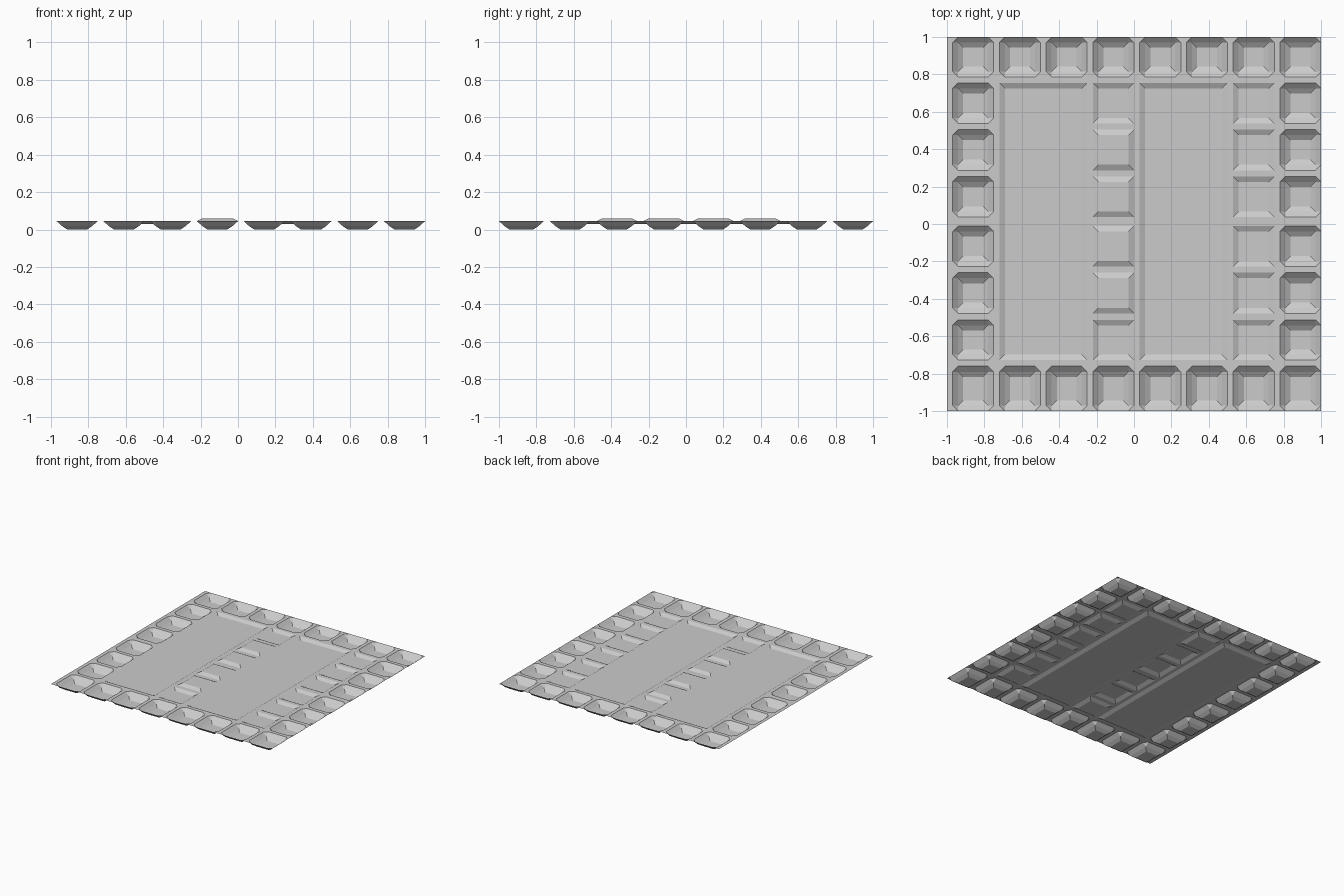
import bpy
import bmesh

cube = bpy.data.objects.get("Cube")
if cube:
    bpy.data.objects.remove(cube, do_unlink=True)

SHEET_Z, SHALLOW_Z, RAISED_Z, MID_Z = 0.045, 0.03, 0.06, 0.018
BEVEL, FLOOR_INSET = 0.03, 0.057

# Eight columns (left to right) and eight rows (back to front)
cols = [(-0.97 + 0.25 * i, -0.75 + 0.25 * i) for i in range(8)]
rows = [(0.785, 1.0), (0.537, 0.755), (0.287, 0.505), (0.037, 0.255),
        (-0.228, -0.01), (-0.478, -0.26), (-0.728, -0.512), (-1.0, -0.76)]


def rect(c, r, inset=0.0):
    return c[0] + inset, r[0] + inset, c[1] - inset, r[1] - inset


def square(bm, box, z):
    x0, y0, x1, y1 = box
    return [bm.verts.new((x, y, z)) for x, y in ((x0, y0), (x1, y0), (x1, y1), (x0, y1))]


def bridge(bm, outer, inner):
    for i in range(4):
        j = (i + 1) % 4
        bm.faces.new((outer[i], outer[j], inner[j], inner[i]))


def finish(bm, name):
    bmesh.ops.remove_doubles(bm, verts=bm.verts, dist=0.0001)
    bm.normal_update()
    mesh = bpy.data.meshes.new(name)
    bm.to_mesh(mesh)
    bm.free()
    obj = bpy.data.objects.new(name, mesh)
    bpy.context.collection.objects.link(obj)
    return obj


def deep_pocket(name, c, r):
    """Two-step pocket with clipped outer corners."""
    bm = bmesh.new()
    x0, y0, x1, y1 = rect(c, r)
    b = BEVEL
    mid = square(bm, rect(c, r, b), MID_Z)
    floor = square(bm, rect(c, r, FLOOR_INSET), 0.0)
    outline = [(x0 + b, y0), (x1 - b, y0), (x1, y0 + b), (x1, y1 - b),
               (x1 - b, y1), (x0 + b, y1), (x0, y1 - b), (x0, y0 + b)]
    rim = [bm.verts.new((x, y, SHEET_Z)) for x, y in outline]
    for i in range(4):
        j = (i + 1) % 4
        bm.faces.new((rim[2 * i], rim[2 * i + 1], mid[j], mid[i]))
        bm.faces.new((rim[2 * i - 1], rim[2 * i], mid[i]))
    bridge(bm, mid, floor)
    bm.faces.new(floor)
    # Flat sheet left at each clipped corner
    for i, (x, y) in enumerate(((x0, y0), (x1, y0), (x1, y1), (x0, y1))):
        corner = bm.verts.new((x, y, SHEET_Z))
        bm.faces.new((corner, rim[2 * i], rim[2 * i - 1]))
    finish(bm, name)


def bevelled_panel(name, c, r, z):
    """Shallow panel, sunken or raised by its z."""
    bm = bmesh.new()
    outer = square(bm, rect(c, r), SHEET_Z)
    inner = square(bm, rect(c, r, BEVEL), z)
    bridge(bm, outer, inner)
    bm.faces.new(inner)
    finish(bm, name)


panels = []

# Border pockets
for i, c in enumerate(cols):
    for j, r in enumerate(rows):
        if i in (0, 7) or j in (0, 7):
            deep_pocket(f"border_pocket_{i}_{j}", c, r)
            panels.append((c, r))

# Two large sunken panels
inner_rows = (rows[6][0], rows[1][1])
for side, first in (("right", 1), ("left", 4)):
    span = (cols[first][0], cols[first + 1][1])
    bevelled_panel(f"{side}_large_panel", span, inner_rows, SHALLOW_Z)
    panels.append((span, inner_rows))

# Small tile columns: middle one has four raised tiles
for label, i, raised in (("middle", 3, (2, 3, 4, 5)), ("side", 6, ())):
    for j in range(1, 7):
        z = RAISED_Z if j in raised else SHALLOW_Z
        bevelled_panel(f"{label}_tile_{j}", cols[i], rows[j], z)
        panels.append((cols[i], rows[j]))

# Flat sheet filling the strips between all panels
xs = sorted({-1.0, 1.0, *(v for c in cols for v in c)})
ys = sorted({-1.0, 1.0, *(v for r in rows for v in r)})
bm = bmesh.new()
for xa, xb in zip(xs, xs[1:]):
    for ya, yb in zip(ys, ys[1:]):
        mx, my = (xa + xb) / 2, (ya + yb) / 2
        if not any(c[0] < mx < c[1] and r[0] < my < r[1] for c, r in panels):
            bm.faces.new(square(bm, (xa, ya, xb, yb), SHEET_Z))
finish(bm, "flat_sheet")
